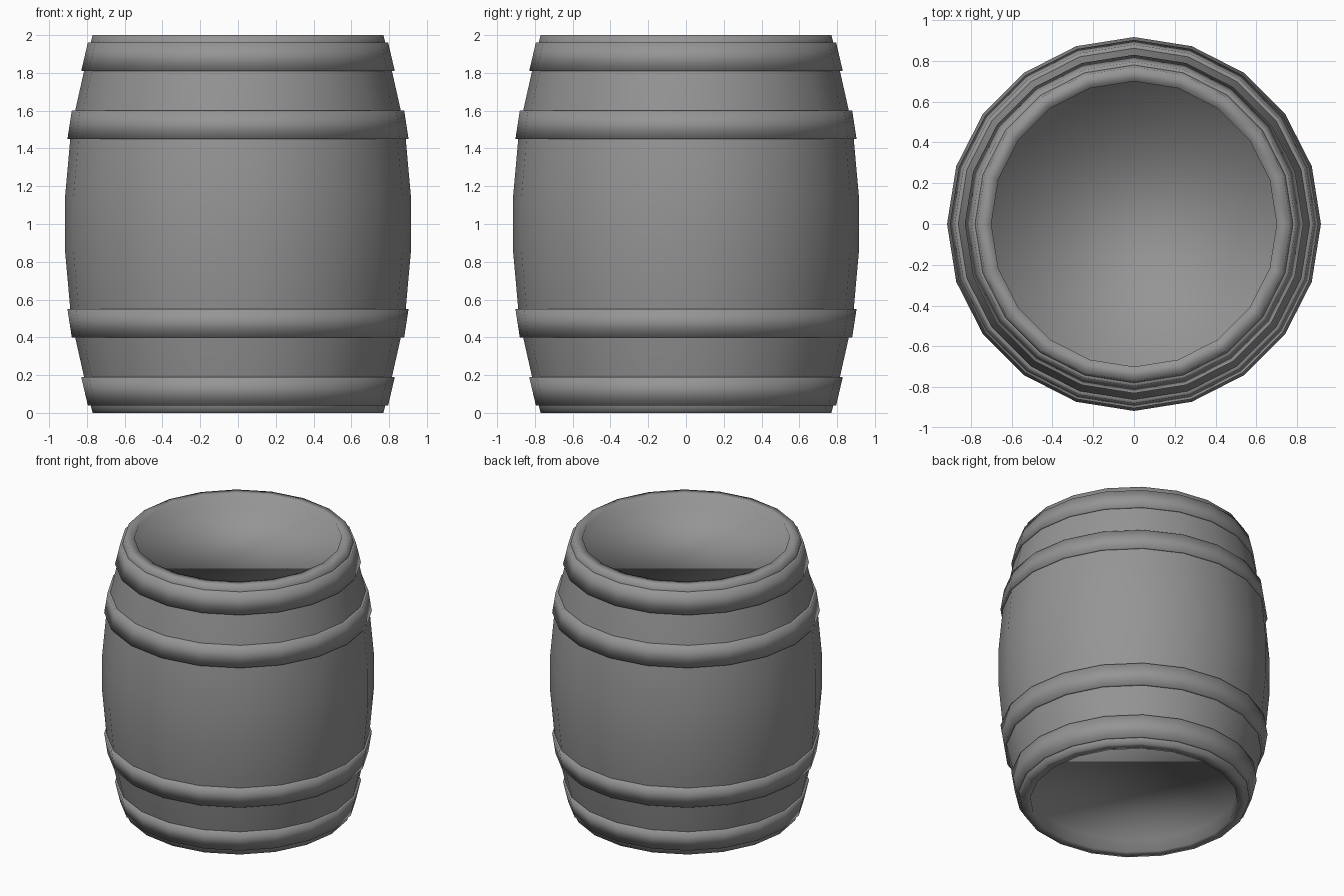
import bpy, bmesh, math

if "Cube" in bpy.data.objects:
    bpy.data.objects.remove(bpy.data.objects["Cube"])

SIDES = 20

grey = bpy.data.materials.new("dark_grey")
grey.diffuse_color = (0.3, 0.3, 0.3, 1)
grey.use_nodes = True
grey.node_tree.nodes["Principled BSDF"].inputs["Base Color"].default_value = grey.diffuse_color


def lathe(name, profile, capped=False):
    """Revolve (radius, z) points round the z axis, optionally capping both ends."""
    bm = bmesh.new()
    turns = [2 * math.pi * i / SIDES for i in range(SIDES)]
    rings = [[bm.verts.new((r * math.cos(t), r * math.sin(t), z)) for t in turns]
             for r, z in profile]
    for a, b in zip(rings, rings[1:]):
        for i in range(SIDES):
            j = (i + 1) % SIDES
            bm.faces.new((a[i], a[j], b[j], b[i]))
    if capped:
        bm.faces.new(rings[0][::-1])
        bm.faces.new(rings[-1])
    # The whole barrel is softly shaded, rims and hoop edges included
    for face in bm.faces:
        face.smooth = True
    mesh = bpy.data.meshes.new(name)
    bm.to_mesh(mesh)
    bm.free()
    mesh.materials.append(grey)
    obj = bpy.data.objects.new(name, mesh)
    bpy.context.collection.objects.link(obj)
    return obj


# Bulging body with a recessed head at each end, mirrored about z = 1
half = [(0.70, 0.09), (0.70, 0), (0.77, 0), (0.78, 0.04),
        (0.815, 0.19), (0.862, 0.40), (0.888, 0.55), (0.917, 0.87)]
lathe("barrel_body", half + [(r, 2 - z) for r, z in reversed(half)], capped=True)

# Raised hoops: (z low, z high, outer radius low, outer radius high, inner low, inner high)
hoops = {"end_hoop": (0.04, 0.19, 0.795, 0.83, 0.78, 0.815),
         "middle_hoop": (0.40, 0.55, 0.88, 0.903, 0.862, 0.888)}
for name, (z0, z1, r0, r1, i0, i1) in hoops.items():
    profile = [(i0, z0), (r0, z0), (r1, z1), (i1, z1)]
    lathe("lower_" + name, profile)
    lathe("upper_" + name, [(r, 2 - z) for r, z in reversed(profile)])
